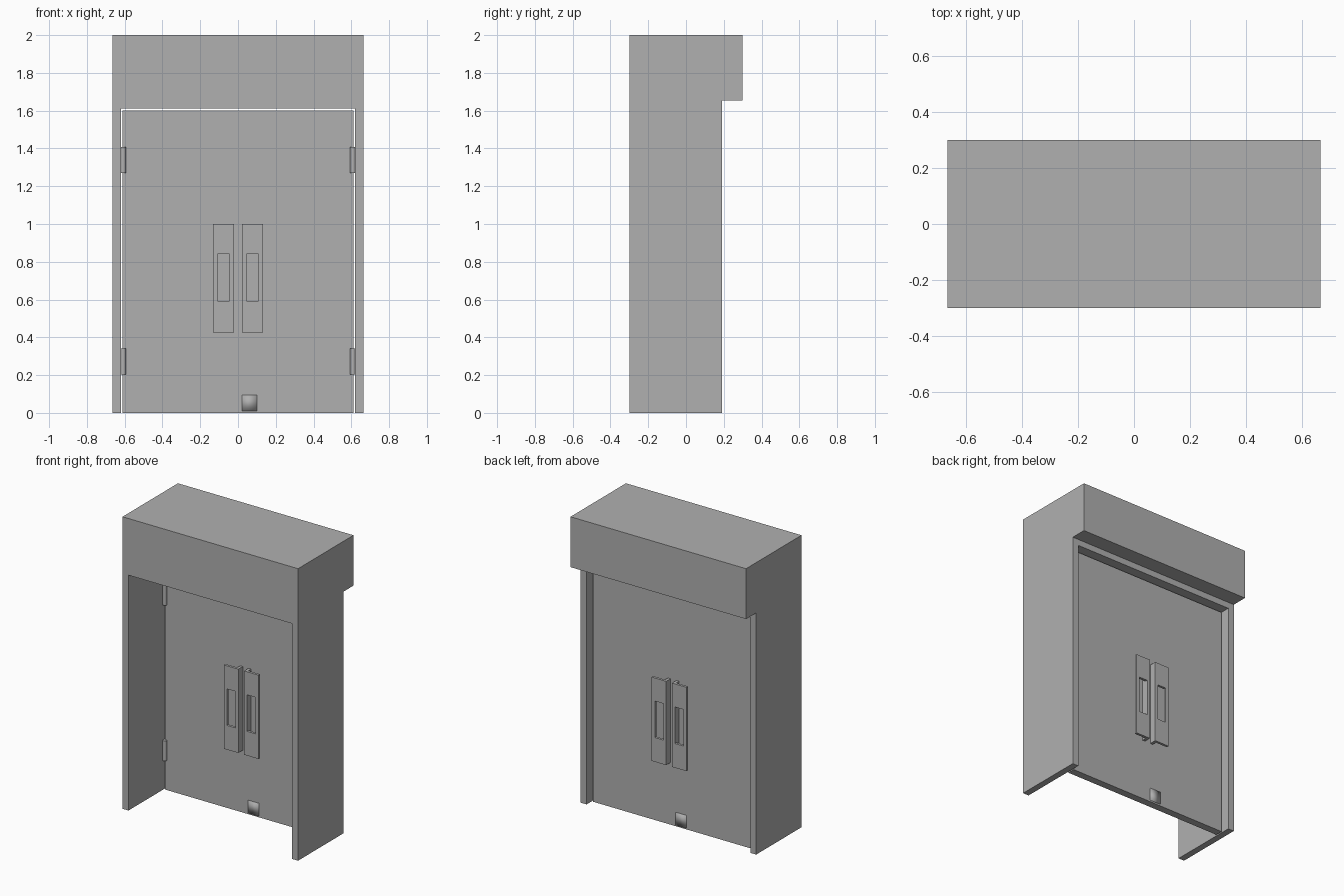
import bpy, bmesh
from math import pi
from mathutils import Matrix

if "Cube" in bpy.data.objects:
    bpy.data.objects.remove(bpy.data.objects["Cube"])

DOOR_FRONT, DOOR_BACK = 0.083, 0.135
MID_Y = (DOOR_FRONT + DOOR_BACK) / 2


def finish(name, bm):
    bmesh.ops.recalc_face_normals(bm, faces=bm.faces)
    mesh = bpy.data.meshes.new(name)
    bm.to_mesh(mesh)
    bm.free()
    ob = bpy.data.objects.new(name, mesh)
    bpy.context.collection.objects.link(ob)
    return ob


def box(name, x, y, z):
    bm = bmesh.new()
    bmesh.ops.create_cube(bm, size=1)
    for v in bm.verts:
        v.co = [lo + (c + 0.5) * (hi - lo) for c, (lo, hi) in zip(v.co, (x, y, z))]
    return finish(name, bm)


def extrude(name, points, offset):
    bm = bmesh.new()
    face = bm.faces.new([bm.verts.new(p) for p in points])
    new = bmesh.ops.extrude_face_region(bm, geom=[face], use_keep_orig=True)["geom"]
    verts = [g for g in new if isinstance(g, bmesh.types.BMVert)]
    bmesh.ops.translate(bm, verts=verts, vec=offset)
    return finish(name, bm)


def cut(ob, x, y, z):
    cutter = box("cutter", x, y, z)
    cutter.hide_render = True
    mod = ob.modifiers.new("cut", "BOOLEAN")
    mod.operation, mod.solver, mod.object = "DIFFERENCE", "EXACT", cutter
    bpy.context.view_layer.objects.active = ob
    bpy.ops.object.modifier_apply(modifier=mod.name)
    bpy.data.objects.remove(cutter)


def turned_copy(ob, name, matrix):
    copy = ob.copy()
    copy.data = ob.data.copy()
    copy.name = name
    copy.data.transform(matrix)
    if matrix.determinant() < 0:
        copy.data.flip_normals()
    bpy.context.collection.objects.link(copy)
    return copy


# Door surround: side profile with the rear overhang, doorway cut through
side = [(-0.3, 0), (0.19, 0), (0.19, 1.655), (0.3, 1.655), (0.3, 2), (-0.3, 2)]
frame = extrude("door_frame", [(-0.665, y, z) for y, z in side], (1.33, 0, 0))
cut(frame, (-0.62, 0.62), (-0.5, 0.5), (-0.2, 1.612))

# Door panel with a thin gap to the frame
box("door_panel", (-0.611, 0.611), (DOOR_FRONT, DOOR_BACK), (0, 1.602))

# Pull handles: L-shaped section with a slot in the plate, one per leaf and face
y0, y1 = DOOR_FRONT - 0.048, DOOR_FRONT - 0.031
section = [(0.022, y0), (0.132, y0), (0.132, y1), (0.042, y1),
           (0.042, DOOR_FRONT), (0.022, DOOR_FRONT)]
handle = extrude("handle_front_right", [(x, y, 0.426) for x, y in section], (0, 0, 0.574))
cut(handle, (0.044, 0.108), (y0 - 0.1, y1 + 0.005), (0.592, 0.842))
mirror_x = Matrix.Scale(-1, 4, (1, 0, 0))
half_turn = (Matrix.Translation((0, MID_Y, 0)) @ Matrix.Rotation(pi, 4, "Z")
             @ Matrix.Translation((0, -MID_Y, 0)))
turned_copy(handle, "handle_front_left", mirror_x)
turned_copy(handle, "handle_back_left", half_turn)
turned_copy(handle, "handle_back_right", half_turn @ mirror_x)

# Smooth-shaded lock pads near the floor, one on each face
pad = box("lock_pad_front", (0.02, 0.1), (DOOR_FRONT - 0.006, DOOR_FRONT + 0.01), (0.011, 0.096))
pad.data.shade_smooth()
turned_copy(pad, "lock_pad_back", half_turn)

# Hinge barrels
for side_name, x in (("left", -0.608), ("right", 0.608)):
    for level, z in (("lower", 0.273), ("upper", 1.339)):
        bpy.ops.mesh.primitive_cylinder_add(vertices=24, radius=0.014, depth=0.138,
                                            location=(x, 0.077, z))
        bpy.context.object.name = f"hinge_{level}_{side_name}"
        bpy.ops.object.shade_smooth_by_angle()

# One mid-grey paint for every part
paint = bpy.data.materials.new("grey_paint")
paint.diffuse_color = (0.434, 0.434, 0.434, 1)
paint.use_nodes = True
paint.node_tree.nodes["Principled BSDF"].inputs["Base Color"].default_value = paint.diffuse_color
for ob in bpy.data.objects:
    ob.data.materials.append(paint)
